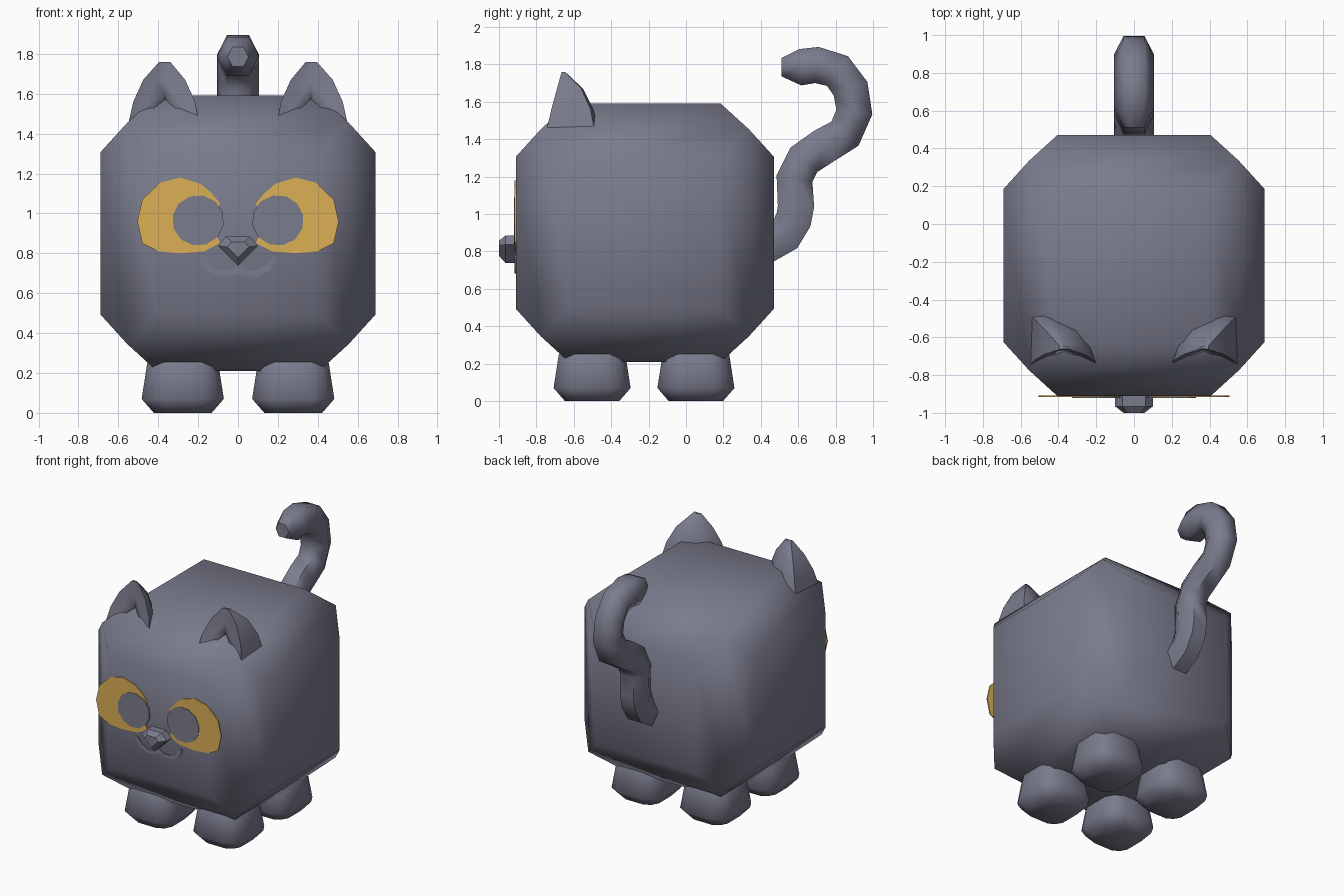
import bpy, bmesh, math
from mathutils import Vector

if "Cube" in bpy.data.objects:
    bpy.data.objects.remove(bpy.data.objects["Cube"])


def material(name, rgb):
    m = bpy.data.materials.new(name)
    m.diffuse_color = (*rgb, 1)
    m.use_nodes = True
    m.node_tree.nodes["Principled BSDF"].inputs["Base Color"].default_value = m.diffuse_color
    return m


GREY = material("slate grey", (0.195, 0.2, 0.265))
YELLOW = material("amber yellow", (0.72, 0.43, 0.09))


def finish(name, bm, mat, angle=40, mirror=""):
    """Turn a bmesh into a shaded object, mirrored across the given axes."""
    bmesh.ops.recalc_face_normals(bm, faces=bm.faces)
    me = bpy.data.meshes.new(name)
    bm.to_mesh(me)
    bm.free()
    me.materials.append(mat)
    me.shade_smooth()
    me.set_sharp_from_angle(angle=math.radians(angle))
    ob = bpy.data.objects.new(name, me)
    bpy.context.collection.objects.link(ob)
    if mirror:
        ob.modifiers.new("mirror", "MIRROR").use_axis[0] = True
    return ob


def loft(name, rings, mat=GREY, angle=40, mirror=""):
    """Skin closed rings of equal size and cap both ends."""
    bm = bmesh.new()
    vs = [[bm.verts.new(p) for p in r] for r in rings]
    n = len(vs[0])
    for a, b in zip(vs, vs[1:]):
        for i in range(n):
            j = (i + 1) % n
            bm.faces.new((a[i], a[j], b[j], b[i]))
    bm.faces.new(vs[0])
    bm.faces.new(vs[-1])
    return finish(name, bm, mat, angle, mirror)


def plate(name, outline, y_front, mat=GREY):
    """Thin mirrored face detail from an x, z outline."""
    rings = [[(x, y, z) for x, z in outline] for y in (y_front + 0.009, y_front)]
    return loft(name, rings, mat, 30, "x")


# Body: cube with a raised plateau on every side
bm = bmesh.new()
bmesh.ops.create_cube(bm, size=1.11)
bmesh.ops.inset_individual(bm, faces=bm.faces[:], thickness=0.21, depth=0.135)
bmesh.ops.translate(bm, verts=bm.verts, vec=(0, -0.22, 0.9))
finish("body", bm, GREY, 60)

# Legs: rounded square rings, flared towards the paw
SQUARE = [(-.5, -1), (.5, -1), (.82, -.82), (1, -.5), (1, .5), (.82, .82),
          (.5, 1), (-.5, 1), (-.82, .82), (-1, .5), (-1, -.5), (-.82, -.82)]
for name, cy in (("front_leg", -0.502), ("back_leg", 0.053)):
    rings = [[(0.277 + x * r, cy + y * r, z) for x, y in SQUARE]
             for z, r in ((0, .145), (.07, .206), (.25, .178), (.34, .13))]
    loft(name, rings, GREY, 60, "x")

# Ears: curved shells narrowing to the tip, slightly hollow at the front
EAR = [(0, 0), (.06, .35), (.28, .74), (.62, .95), (.83, 1), (.98, .93), (1, 0),
       (.75, .13), (.5, .17), (.25, .13)]
LEVELS = [(1.45, .195, .55, -.745, -.47), (1.56, .215, .525, -.72, -.495),
          (1.67, .265, .475, -.69, -.55), (1.76, .34, .395, -.665, -.645)]
ear = loft("ear", [[(a + (b - a) * t, f + (k - f) * s, z) for t, s in EAR]
                   for z, a, b, f, k in LEVELS], GREY, 45)

# Ear hollow cutter: tapered triangle
cutter = loft("ear_hollow_cutter",
              [[(.235, -.76, 1.44), (.365, -.76, 1.69), (.495, -.76, 1.44)],
               [(.315, -.635, 1.47), (.365, -.635, 1.56), (.42, -.635, 1.47)]], GREY, 10)
cutter.hide_render = True
cutter.hide_viewport = True
cut = ear.modifiers.new("hollow", "BOOLEAN")
cut.operation, cut.object, cut.solver = "DIFFERENCE", cutter, "EXACT"
ear.modifiers.new("mirror", "MIRROR").use_axis[0] = True

# Eyes and pupils
plate("eye", [(.09, 1.05), (.13, 1.1), (.19, 1.15), (.29, 1.18), (.39, 1.155),
              (.48, 1.07), (.505, .96), (.48, .85), (.4, .81), (.29, .8),
              (.17, .81), (.09, .85), (.13, .96)], -0.916, YELLOW)
plate("pupil", [(.2 + .13 * math.cos(i * math.pi / 6 + .2),
                 .965 + .127 * math.sin(i * math.pi / 6 + .2)) for i in range(12)], -0.92)

# Mouth: one curl on each side
plate("mouth", [(0, .70), (.05, .682), (.1, .685), (.16, .715), (.19, .765),
                (.185, .78), (.165, .775), (.135, .735), (.09, .712), (.045, .712),
                (0, .74)], -0.916)

# Nose: faceted gem
NOSE = [(-.06, .885), (.06, .885), (.1, .838), (0, .738), (-.1, .838)]
loft("nose", [[(x * s, y, .825 + (z - .825) * s) for x, z in NOSE]
              for y, s in ((-.89, 1), (-.965, 1), (-1, .55))], GREY, 25)

# Tail: hexagonal tube swept along an S curve
PATH = [Vector((0, y, z)) for y, z in (
    (.42, .83), (.53, .89), (.575, .97), (.588, 1.04), (.58, 1.19), (.63, 1.29),
    (.74, 1.365), (.85, 1.43), (.9, 1.545), (.88, 1.67), (.81, 1.765),
    (.70, 1.797), (.61, 1.785), (.51, 1.785))]
HEX = [(.105, 0), (.055, .097), (-.055, .097), (-.105, 0), (-.055, -.097), (.055, -.097)]
rings = []
for i, p in enumerate(PATH):
    d = (PATH[min(i + 1, len(PATH) - 1)] - PATH[max(i - 1, 0)]).normalized()
    up = Vector((0, -d.z, d.y))
    s = 0.5 if i == len(PATH) - 1 else 1
    rings.append([p + Vector((x * s, 0, 0)) + up * (h * s) for x, h in HEX])
loft("tail", rings, GREY, 62)
